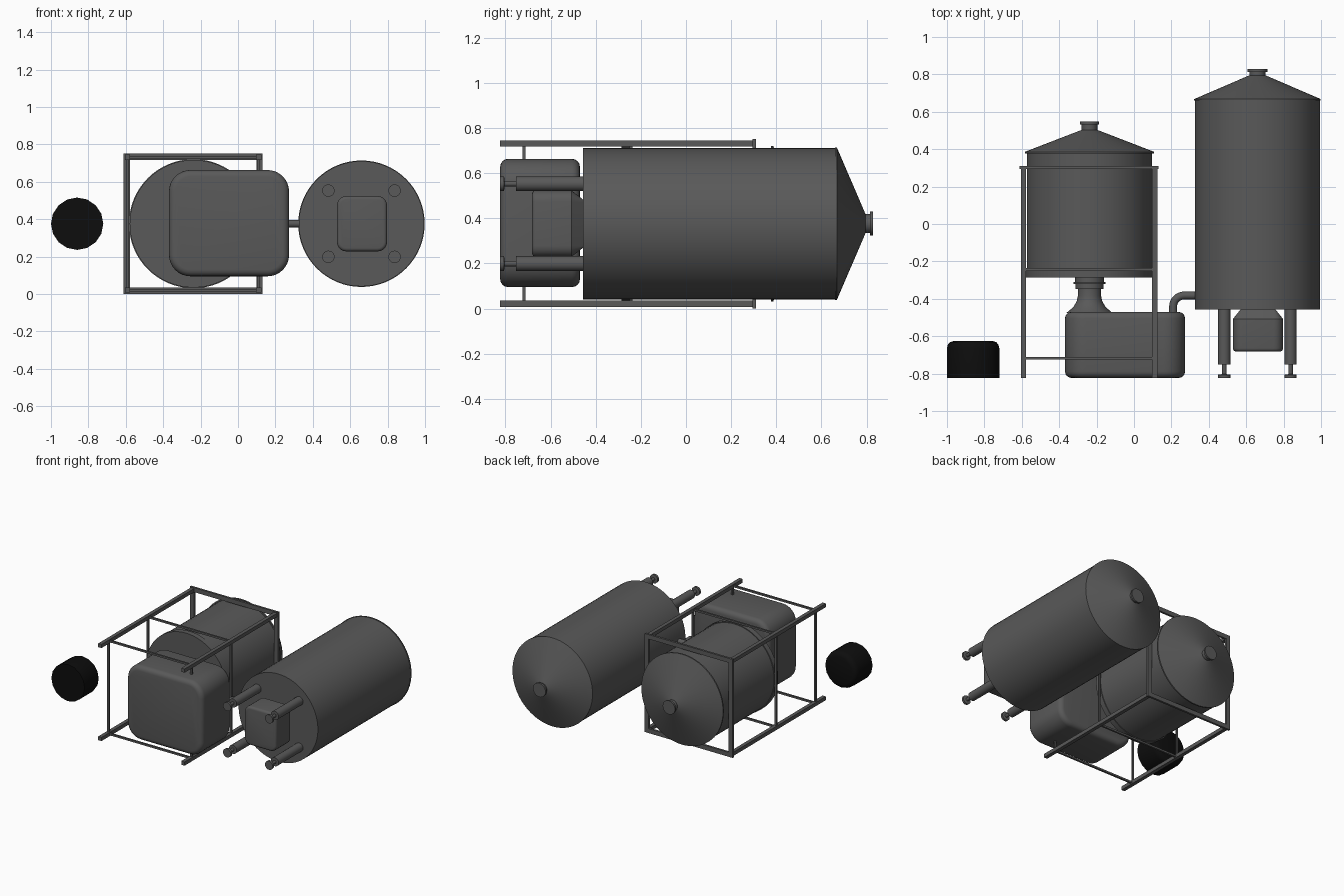
import bpy, bmesh, math
from mathutils import Vector

if "Cube" in bpy.data.objects:
    bpy.data.objects.remove(bpy.data.objects["Cube"])

CZ = 0.376          # shared height of all tank axes (they lie along y)


def material(name, v):
    m = bpy.data.materials.new(name)
    m.diffuse_color = (v, v, v, 1)
    m.use_nodes = True
    m.node_tree.nodes["Principled BSDF"].inputs["Base Color"].default_value = m.diffuse_color
    return m


GREY = material("dark grey metal", 0.1)
BLACK = material("black", 0.004)


def finish(name, bm, mat, smooth=True):
    bmesh.ops.recalc_face_normals(bm, faces=bm.faces)
    me = bpy.data.meshes.new(name)
    bm.to_mesh(me)
    bm.free()
    me.materials.append(mat)
    ob = bpy.data.objects.new(name, me)
    bpy.context.collection.objects.link(ob)
    if smooth:
        bpy.ops.object.select_all(action='DESELECT')
        ob.select_set(True)
        bpy.context.view_layer.objects.active = ob
        bpy.ops.object.shade_smooth_by_angle(angle=math.radians(35))
    return ob


def loft(name, rings, mat):
    """Skin a stack of equal-length closed rings and cap both ends."""
    bm = bmesh.new()
    vs = [[bm.verts.new(p) for p in ring] for ring in rings]
    n = len(vs[0])
    for a, b in zip(vs, vs[1:]):
        for i in range(n):
            j = (i + 1) % n
            bm.faces.new((a[i], a[j], b[j], b[i]))
    bm.faces.new(vs[0])
    bm.faces.new(vs[-1])
    return finish(name, bm, mat)


def lathe(name, cx, cz, profile, n=64, mat=GREY):
    """Turn (radius, y) points around an axis parallel to y."""
    rings = [[(cx + r * math.cos(2 * math.pi * i / n), y,
               cz + r * math.sin(2 * math.pi * i / n)) for i in range(n)]
             for r, y in profile]
    return loft(name, rings, mat)


def rounded_box(name, cx, cz, w, h, radius, layers, seg=8):
    """Rounded rectangle in xz, stacked through (inset, y) layers."""
    rings = []
    for inset, y in layers:
        r = radius - inset
        ring = []
        for k, (sx, sz) in enumerate(((1, 1), (-1, 1), (-1, -1), (1, -1))):
            for s in range(seg + 1):
                a = math.pi / 2 * (k + s / seg)
                ring.append((cx + sx * (w / 2 - radius) + r * math.cos(a), y,
                             cz + sz * (h / 2 - radius) + r * math.sin(a)))
        rings.append(ring)
    return loft(name, rings, GREY)


def edge_round(y, d, b, steps=4):
    """Layers of a quarter-round edge that starts at end y; d = +1 or -1."""
    return [(b * (1 - math.sin(t)), y + d * b * (1 - math.cos(t)))
            for t in (math.pi / 2 * s / steps for s in range(steps + 1))]


def bar(name, lo, hi):
    bm = bmesh.new()
    bmesh.ops.create_cube(bm, size=1)
    for v in bm.verts:
        v.co = Vector([(a + b) / 2 + c * (b - a) for a, b, c in zip(lo, hi, v.co)])
    return finish(name, bm, GREY, smooth=False)


# Large tank with cone roof and lid
BX = 0.66
lathe("large_tank_body", BX, CZ, [(0.335, -0.457), (0.335, 0.664)])
lathe("large_tank_roof", BX, CZ, [(0.338, 0.66), (0.338, 0.668), (0.05, 0.792), (0.042, 0.795)])
lathe("large_tank_lid", BX, CZ, [(0.042, 0.78), (0.042, 0.814), (0.053, 0.814), (0.053, 0.828)], 32)

# Four adjustable legs
for sx in (-1, 1):
    for sz in (-1, 1):
        lathe("tank_leg", BX + sx * 0.177, CZ + sz * 0.177,
              [(0.033, -0.45), (0.033, -0.752), (0.012, -0.752), (0.012, -0.803),
               (0.033, -0.806), (0.033, -0.823)], 24)

# Outlet box under the large tank
rounded_box("outlet_box", 0.663, CZ, 0.268, 0.296, 0.05,
            edge_round(-0.682, 1, 0.018) + [(0, -0.508), (0.046, -0.45)], 5)

# Small tank with rim, bottom band, cone roof and lid
SX = -0.238
lathe("small_tank_body", SX, CZ, [(0.335, -0.28), (0.335, 0.384)])
lathe("small_tank_band", SX, CZ, [(0.341, -0.286), (0.341, -0.245)])
lathe("small_tank_roof", SX, CZ, [(0.345, 0.376), (0.345, 0.386), (0.05, 0.5), (0.042, 0.503)])
lathe("small_tank_lid", SX, CZ, [(0.042, 0.49), (0.042, 0.533), (0.052, 0.533), (0.052, 0.547)], 32)

# Funnel joining the small tank to the base box
lathe("funnel", SX, CZ,
      [(0.077, -0.28), (0.077, -0.31), (0.086, -0.31), (0.086, -0.322), (0.075, -0.322),
       (0.075, -0.348), (0.062, -0.348), (0.062, -0.385), (0.069, -0.415),
       (0.087, -0.445), (0.123, -0.475)], 40)

# Rounded base box
rounded_box("base_box", -0.048, 0.379, 0.642, 0.568, 0.115,
            edge_round(-0.823, 1, 0.035) + edge_round(-0.47, -1, 0.035)[::-1])

# Elbow pipe from the base box to the large tank
crv = bpy.data.curves.new("elbow_pipe", 'CURVE')
crv.dimensions = '3D'
crv.bevel_depth = 0.021
crv.bevel_resolution = 4
path = [(0.209, -0.48)]
for i in range(9):
    a = math.pi / 2 * i / 8
    path.append((0.269 - 0.06 * math.cos(a), -0.442 + 0.06 * math.sin(a)))
path.append((0.34, -0.382))
sp = crv.splines.new('POLY')
sp.points.add(len(path) - 1)
for p, (x, y) in zip(sp.points, path):
    p.co = (x, y, CZ, 1)
sp.use_smooth = True
crv.materials.append(GREY)
bpy.context.collection.objects.link(bpy.data.objects.new("elbow_pipe", crv))

# Support frame: four long posts, end frame and thin braces
X0, X1, Z0, Z1 = -0.612, 0.132, 0.0, 0.752
P = 0.028                                   # post thickness
IN = 0.007                                  # posts sit inside the end frame
post_x = (X0 + IN, X1 - IN - P)
post_z = (Z0 + IN, Z1 - IN - P)
for x in post_x:
    for z in post_z:
        bar("frame_post", (x, -0.823, z), (x + P, 0.3, z + P))
E = 0.034
for z in (Z0, Z1 - E):
    bar("end_frame_rail", (X0, 0.294, z), (X1, 0.31, z + E))
for x in (X0, X1 - E):
    bar("end_frame_side", (x, 0.294, Z0 + E), (x + E, 0.31, Z1 - E))
T = 0.014                                   # brace thickness
for y in (-0.725, -0.25):
    for z in post_z:
        zc = z + P / 2
        bar("frame_brace", (X0 + 0.02, y, zc - T / 2), (X1 - 0.02, y + T, zc + T / 2))
    for x in post_x:
        xc = x + P / 2
        bar("frame_brace_side", (xc - T / 2, y, Z0 + 0.02), (xc + T / 2, y + T, Z1 - 0.02))

# Separate black tub with a rounded end
lathe("black_tub", -0.86, CZ,
      [(0.14, -0.823), (0.14, -0.665), (0.135, -0.645), (0.124, -0.632), (0.105, -0.626)],
      16, BLACK)
